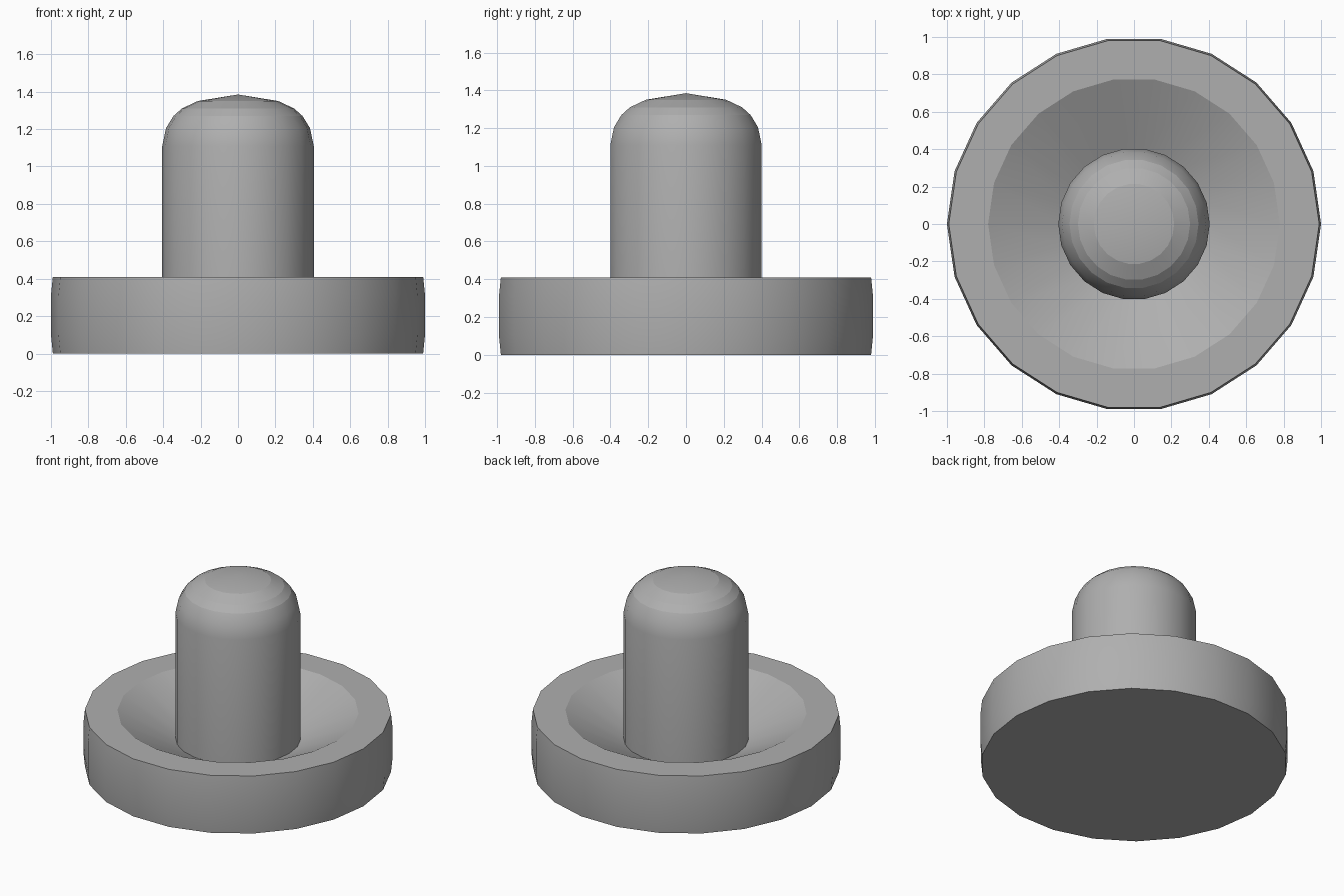
import bpy, bmesh
from math import pi, cos, sin, radians

if "Cube" in bpy.data.objects:
    bpy.data.objects.remove(bpy.data.objects["Cube"])

SIDES = 22


def lathe(name, profile, creases):
    """Revolve (radius, z) points round z; keep the rings in creases (profile indices) sharp."""
    bm = bmesh.new()
    rings = []
    for r, z in profile:
        if r == 0:
            rings.append([bm.verts.new((0, 0, z))] * SIDES)
        else:
            rings.append([bm.verts.new((r * cos(2 * pi * i / SIDES), r * sin(2 * pi * i / SIDES), z))
                          for i in range(SIDES)])
    for a, b in zip(rings, rings[1:]):
        for i in range(SIDES):
            j = (i + 1) % SIDES
            bm.faces.new(list(dict.fromkeys((a[i], a[j], b[j], b[i]))))
    bm.faces.new(list(reversed(rings[0])))
    bmesh.ops.recalc_face_normals(bm, faces=bm.faces)
    bm.verts.index_update()
    mesh = bpy.data.meshes.new(name)
    bm.to_mesh(mesh)
    bm.free()
    ob = bpy.data.objects.new(name, mesh)
    bpy.context.collection.objects.link(ob)
    bpy.ops.object.select_all(action='DESELECT')
    ob.select_set(True)
    bpy.context.view_layer.objects.active = ob
    bpy.ops.object.shade_smooth_by_angle(angle=radians(24))
    for e in mesh.edges:
        a, b = (v // SIDES for v in e.vertices)
        if a == b and a in creases:
            e.use_edge_sharp = True
    return ob


# Slightly barrelled disc, flat rim and sloping dish
base = [(0.99, 0), (1.0, 0.1), (1.0, 0.31), (0.99, 0.41), (0.78, 0.41), (0.405, 0.22)]
# Central post with rounded shoulder and shallow pointed cap
post = [(0.405, 1.11), (0.385, 1.205), (0.345, 1.27), (0.30, 1.31), (0.215, 1.35), (0, 1.385)]
part = lathe("dished_base_with_post", base + post, {0, 3, 4, 5, 8, 9, 10})

# Dark grey finish
grey = bpy.data.materials.new("dark_grey")
grey.diffuse_color = (0.43, 0.43, 0.43, 1)
grey.use_nodes = True
grey.node_tree.nodes["Principled BSDF"].inputs["Base Color"].default_value = grey.diffuse_color
part.data.materials.append(grey)
